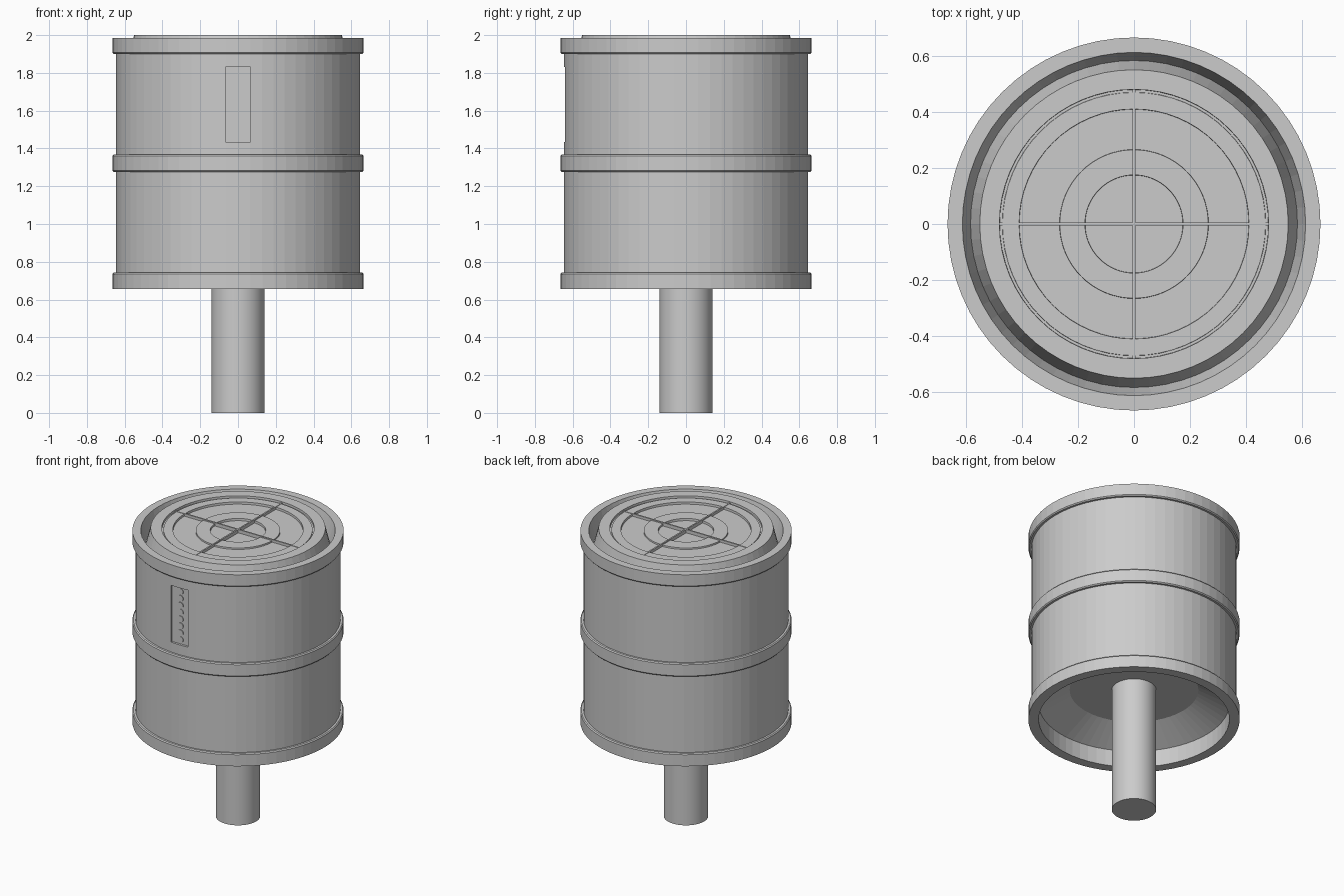
import bpy, bmesh, math

if "Cube" in bpy.data.objects:
    bpy.data.objects.remove(bpy.data.objects["Cube"])

SEG = 64
grey = bpy.data.materials.new("plain grey")
grey.diffuse_color = (0.6, 0.6, 0.6, 1)
grey.use_nodes = True
grey.node_tree.nodes["Principled BSDF"].inputs["Base Color"].default_value = grey.diffuse_color


def finish(name, bm):
    bmesh.ops.recalc_face_normals(bm, faces=bm.faces[:])
    me = bpy.data.meshes.new(name)
    bm.to_mesh(me)
    bm.free()
    me.materials.append(grey)
    ob = bpy.data.objects.new(name, me)
    bpy.context.collection.objects.link(ob)
    return ob


def lathe(name, profile, seg=SEG):
    """Spin (radius, z) points that start and end on the axis."""
    bm = bmesh.new()
    rings = []
    for r, z in profile:
        if r == 0:
            rings.append([bm.verts.new((0, 0, z))] * seg)
        else:
            rings.append([bm.verts.new((r * math.cos(2 * math.pi * i / seg),
                                        r * math.sin(2 * math.pi * i / seg), z))
                          for i in range(seg)])
    for a, b in zip(rings, rings[1:]):
        for i in range(seg):
            j = (i + 1) % seg
            bm.faces.new(list(dict.fromkeys((a[i], a[j], b[j], b[i]))))
    return finish(name, bm)


def box(name, x, y, z):
    """Box from (min, max) ranges."""
    bm = bmesh.new()
    bmesh.ops.create_cube(bm, size=1)
    for v in bm.verts:
        v.co = [lo + (c + 0.5) * (hi - lo) for c, (lo, hi) in zip(v.co, (x, y, z))]
    return finish(name, bm)


# Drum: hollow underside, three bands, V groove around a stepped lid
R, B = 0.645, 0.665
profile = [(0, 0.87), (0.405, 0.87), (0.6, 0.77), (0.6, 0.655), (B, 0.655),
           (B, 0.735), (B - 0.006, 0.742), (R, 0.742),
           (R, 1.275), (B - 0.006, 1.275), (B, 1.282),
           (B, 1.36), (B - 0.006, 1.367), (R, 1.367),
           (R, 1.9), (B - 0.006, 1.9), (B, 1.907),
           (B, 1.985), (0.612, 1.985), (0.583, 1.87), (0.55, 2.0),
           (0.48, 2.0), (0.479, 1.985), (0.47, 1.985), (0.469, 1.99),
           (0.41, 1.99), (0.409, 1.975), (0.266, 1.975), (0.265, 1.985),
           (0.175, 1.985), (0.174, 1.97), (0, 1.97)]
drum = lathe("drum", profile)

# Recessed indicator panel on the front
cutter = box("panel_cutter", (-0.066, 0.066), (-0.8, -0.628), (1.435, 1.83))
cutter.hide_render = True
cutter.hide_set(True)
cut = drum.modifiers.new("panel recess", 'BOOLEAN')
cut.operation = 'DIFFERENCE'
cut.solver = 'EXACT'
cut.object = cutter

# Column of indicator lights
for i in range(8):
    light = lathe(f"indicator_light_{i + 1}",
                  [(0, -0.004), (0.021, -0.004), (0.021, 0.004), (0, 0.004)], 20)
    light.rotation_euler = (math.pi / 2, 0, 0)
    light.location = (0, -0.629, 1.8 - i * 0.0477)

# Thin cross bars over the lid
box("cross_bar_x", (-0.48, 0.48), (-0.005, 0.005), (1.96, 1.993))
box("cross_bar_y", (-0.005, 0.005), (-0.48, 0.48), (1.96, 1.993))

# Central post
post = lathe("post", [(0, 0), (0.14, 0), (0.14, 0.88), (0, 0.88)], 48)
bpy.ops.object.select_all(action='DESELECT')
post.select_set(True)
bpy.context.view_layer.objects.active = post
bpy.ops.object.shade_smooth_by_angle(angle=math.radians(30))
